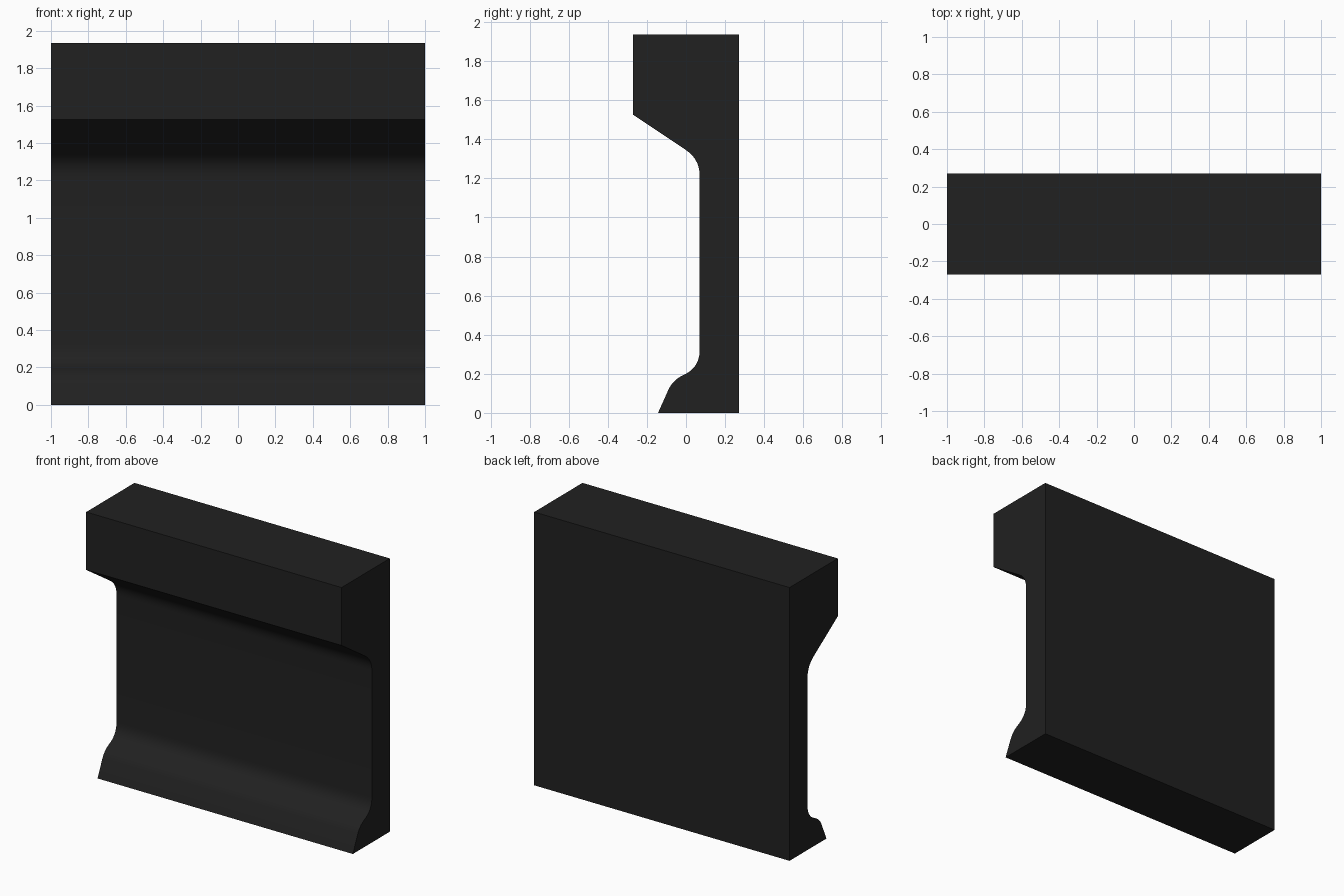
import bpy, bmesh
from mathutils import Vector

if "Cube" in bpy.data.objects:
    bpy.data.objects.remove(bpy.data.objects["Cube"])

HALF_LENGTH = 1.0


def profile_points(corners, steps=7):
    """Round each (y, z, trim) corner with a curve starting trim away from it."""
    pts = []
    for i, (y, z, trim) in enumerate(corners):
        c = Vector((y, z))
        if trim == 0:
            pts.append(c)
            continue
        before = Vector(corners[i - 1][:2])
        after = Vector(corners[(i + 1) % len(corners)][:2])
        a = c + (before - c).normalized() * trim
        b = c + (after - c).normalized() * trim
        for k in range(steps + 1):
            t = k / steps
            pts.append(a * (1 - t) ** 2 + c * 2 * t * (1 - t) + b * t ** 2)
    return pts


# Wall cross-section: flat back, overhanging cap, recessed face, flared foot
corners = [
    (0.27, 0.0, 0), (0.27, 1.935, 0), (-0.27, 1.935, 0), (-0.27, 1.525, 0),
    (0.07, 1.298, 0.085), (0.07, 0.228, 0.094),
    (-0.066, 0.172, 0.062), (-0.143, 0.0, 0),
]

# Sweep the section along x
bm = bmesh.new()
section = bm.faces.new([bm.verts.new((-HALF_LENGTH, p.x, p.y))
                        for p in profile_points(corners)])
swept = bmesh.ops.extrude_face_region(bm, geom=[section], use_keep_orig=True)
bmesh.ops.translate(bm, vec=(2 * HALF_LENGTH, 0, 0),
                    verts=[g for g in swept["geom"] if isinstance(g, bmesh.types.BMVert)])
bmesh.ops.recalc_face_normals(bm, faces=bm.faces[:])
mesh = bpy.data.meshes.new("parapet_wall")
bm.to_mesh(mesh)
bm.free()

wall = bpy.data.objects.new("parapet_wall", mesh)
bpy.context.collection.objects.link(wall)

# Dark finish
mat = bpy.data.materials.new("dark_finish")
mat.diffuse_color = (0.015, 0.015, 0.015, 1)
mat.use_nodes = True
mat.node_tree.nodes["Principled BSDF"].inputs["Base Color"].default_value = mat.diffuse_color
mesh.materials.append(mat)

# Smooth the coves, keep the edges crisp
bpy.context.view_layer.objects.active = wall
wall.select_set(True)
bpy.ops.object.shade_smooth_by_angle(angle=0.5)
